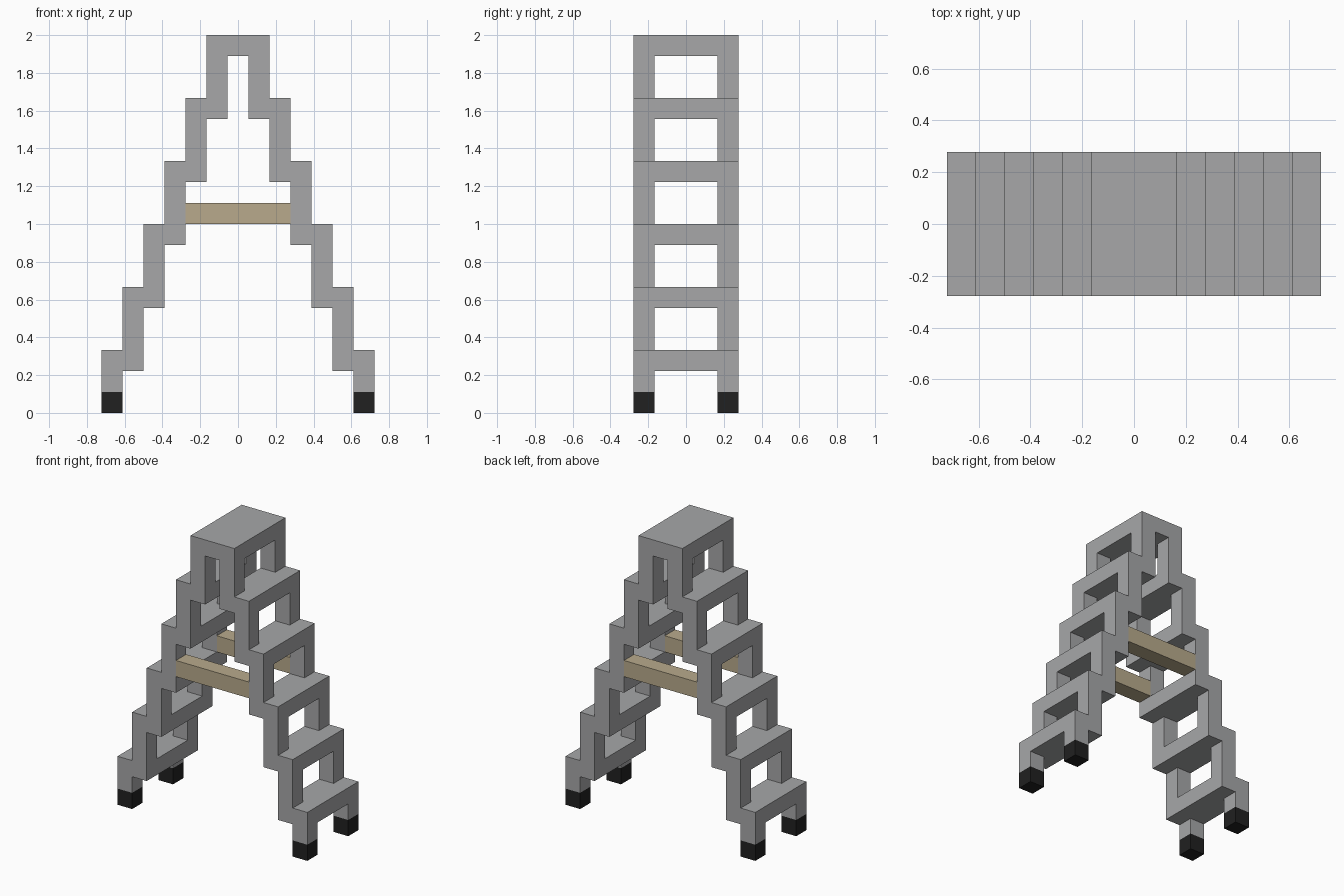
import bpy
import bmesh

cube = bpy.data.objects.get("Cube")
if cube:
    bpy.data.objects.remove(cube, do_unlink=True)

U = 1 / 9        # thickness of every bar
STEPS = 6        # steps on each side, three bars high each


def material(name, rgb):
    mat = bpy.data.materials.new(name)
    mat.use_nodes = True
    bsdf = next(n for n in mat.node_tree.nodes if n.type == 'BSDF_PRINCIPLED')
    bsdf.inputs["Base Color"].default_value = (*rgb, 1)
    bsdf.inputs["Roughness"].default_value = 0.7
    mat.diffuse_color = (*rgb, 1)
    return mat


GREY = material("metal grey", (0.385, 0.388, 0.396))
TAN = material("wood tan", (0.479, 0.402, 0.262))
BLACK = material("rubber black", (0.015, 0.015, 0.015))


def prism(name, profile, y0, y1, mat):
    """Extrude an (x, z) profile from y0 to y1, all in bar units."""
    bm = bmesh.new()
    face = bm.faces.new([bm.verts.new((x * U, y0 * U, z * U)) for x, z in profile])
    ext = bmesh.ops.extrude_face_region(bm, geom=[face])
    verts = [g for g in ext["geom"] if isinstance(g, bmesh.types.BMVert)]
    bmesh.ops.translate(bm, verts=verts, vec=(0, (y1 - y0) * U, 0))
    bmesh.ops.recalc_face_normals(bm, faces=bm.faces)
    mesh = bpy.data.meshes.new(name)
    bm.to_mesh(mesh)
    bm.free()
    mesh.materials.append(mat)
    obj = bpy.data.objects.new(name, mesh)
    bpy.context.collection.objects.link(obj)
    return obj


def box(name, x0, x1, y0, y1, z0, z1, mat):
    return prism(name, [(x0, z0), (x1, z0), (x1, z1), (x0, z1)], y0, y1, mat)


# Staircase outline of an A-shaped side frame
outer, inner = [], []
for k in range(STEPS):
    outer += [(6.5 - k, max(3 * k, 1)), (6.5 - k, 3 * k + 3)]
    inner += [(5.5 - k, max(3 * k - 1, 1)), (5.5 - k, 3 * k + 2)]


def mirrored(points):
    return [(-x, z) for x, z in points]


outline = outer + mirrored(outer)[::-1] + mirrored(inner) + inner[::-1]

# Front and back: side frame, wooden brace and rubber feet
for end, y0 in (("front", -2.5), ("back", 1.5)):
    prism(f"{end}_frame", outline, y0, y0 + 1, GREY)
    box(f"{end}_brace", -2.5, 2.5, y0, y0 + 1, 9, 10, TAN)
    box(f"{end}_left_foot", 5.5, 6.5, y0, y0 + 1, 0, 1, BLACK)
    box(f"{end}_right_foot", -6.5, -5.5, y0, y0 + 1, 0, 1, BLACK)

# Treads between the frames, each two bars deep
for k in range(STEPS - 1):
    a, b, z = 4.5 - k, 6.5 - k, 3 * k + 2
    box(f"left_tread_{k + 1}", a, b, -1.5, 1.5, z, z + 1, GREY)
    box(f"right_tread_{k + 1}", -b, -a, -1.5, 1.5, z, z + 1, GREY)

# Top platform
box("top_platform", -1.5, 1.5, -1.5, 1.5, 17, 18, GREY)
